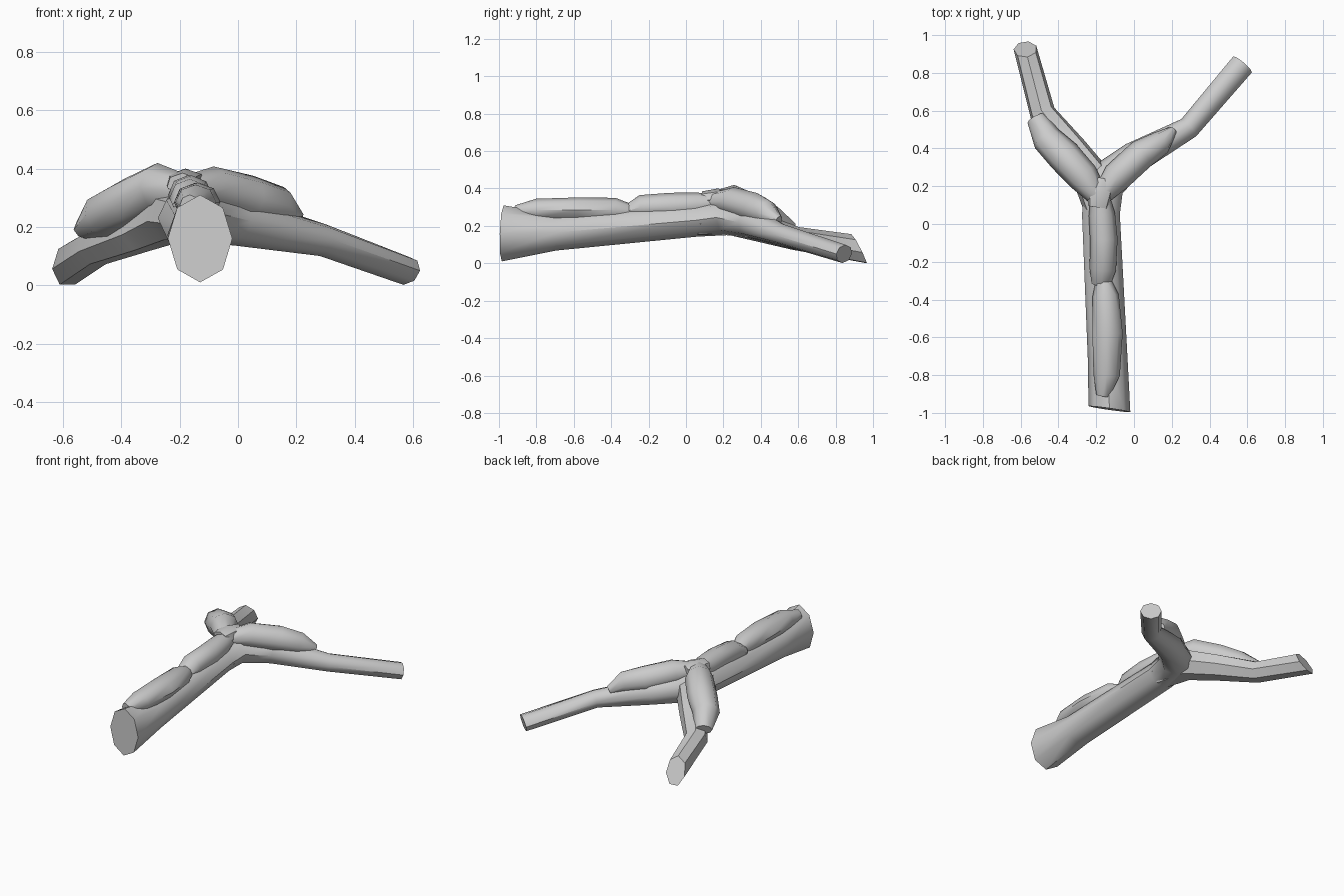
import bpy, bmesh, math
from mathutils import Vector

def tube(name, stations, sides=8, start=(0, 0), end=(0, 0), roll=0.0):
    """Skin rings along stations (x, y, z, half width, half height); start/end skew the end cuts."""
    bm = bmesh.new()
    pts = [Vector(s[:3]) for s in stations]
    last = len(pts) - 1
    rings = []
    for i, s in enumerate(stations):
        t = (pts[min(i + 1, last)] - pts[max(i - 1, 0)]).normalized()
        side = t.cross(Vector((0, 0, 1))).normalized()
        up = side.cross(t)
        a, b = start if i == 0 else end if i == last else (0, 0)
        ring = []
        for k in range(sides):
            ang = 2 * math.pi * k / sides + math.pi / 2 + roll
            u, v = s[3] * math.cos(ang), s[4] * math.sin(ang)
            ring.append(bm.verts.new(pts[i] + side * u + up * v + t * (a * u + b * v)))
        rings.append(ring)
    for r0, r1 in zip(rings, rings[1:]):
        for k in range(sides):
            j = (k + 1) % sides
            bm.faces.new((r0[k], r0[j], r1[j], r1[k]))
    bm.faces.new(rings[0])
    bm.faces.new(rings[-1])
    bmesh.ops.recalc_face_normals(bm, faces=bm.faces)
    me = bpy.data.meshes.new(name)
    bm.to_mesh(me)
    bm.free()
    ob = bpy.data.objects.new(name, me)
    bpy.context.collection.objects.link(ob)
    bpy.ops.object.select_all(action='DESELECT')
    ob.select_set(True)
    bpy.context.view_layer.objects.active = ob
    bpy.ops.object.shade_smooth_by_angle(angle=math.radians(48))
    return ob

# Main trunk running into the right fork
tube("trunk_and_right_branch", [
    (-0.13, -0.98, 0.16, 0.11, 0.15),
    (-0.14, -0.70, 0.165, 0.105, 0.097),
    (-0.175, 0.05, 0.23, 0.10, 0.088),
    (-0.16, 0.22, 0.245, 0.115, 0.095),
    (0.00, 0.35, 0.22, 0.085, 0.085),
    (0.29, 0.51, 0.155, 0.06, 0.056),
    (0.575, 0.845, 0.05, 0.065, 0.05)], start=(-0.18, 0.05))

# Left fork with a slanted cut end
tube("left_branch", [
    (-0.165, 0.05, 0.23, 0.09, 0.085),
    (-0.22, 0.24, 0.24, 0.105, 0.095),
    (-0.335, 0.40, 0.19, 0.085, 0.08),
    (-0.485, 0.59, 0.13, 0.07, 0.065),
    (-0.575, 0.925, 0.075, 0.062, 0.073)], sides=7, end=(-0.1, -0.75))

# Lumpy caps lying along the top of each limb
tube("front_trunk_cap", [
    (-0.165, -0.91, 0.275, 0.035, 0.035),
    (-0.145, -0.80, 0.285, 0.07, 0.06),
    (-0.14, -0.58, 0.285, 0.08, 0.067),
    (-0.15, -0.38, 0.285, 0.07, 0.065),
    (-0.165, -0.28, 0.27, 0.035, 0.04)])
tube("rear_trunk_cap", [
    (-0.175, -0.32, 0.275, 0.05, 0.035),
    (-0.165, -0.24, 0.30, 0.07, 0.065),
    (-0.16, -0.08, 0.305, 0.073, 0.072),
    (-0.17, 0.05, 0.31, 0.07, 0.068),
    (-0.18, 0.15, 0.32, 0.05, 0.055)])
tube("left_cap", [
    (-0.18, 0.13, 0.32, 0.05, 0.06),
    (-0.27, 0.25, 0.335, 0.085, 0.085),
    (-0.37, 0.36, 0.285, 0.09, 0.085),
    (-0.46, 0.45, 0.24, 0.08, 0.08),
    (-0.52, 0.56, 0.19, 0.05, 0.035)])
tube("right_cap", [
    (-0.17, 0.15, 0.33, 0.05, 0.05),
    (-0.09, 0.25, 0.33, 0.08, 0.078),
    (0.04, 0.37, 0.295, 0.08, 0.082),
    (0.14, 0.43, 0.27, 0.065, 0.07),
    (0.205, 0.495, 0.225, 0.025, 0.03)])

# Small knot where the caps meet
tube("centre_knot", [
    (-0.19, 0.09, 0.345, 0.055, 0.04),
    (-0.18, 0.17, 0.35, 0.07, 0.05),
    (-0.165, 0.24, 0.345, 0.03, 0.04)], sides=7)
